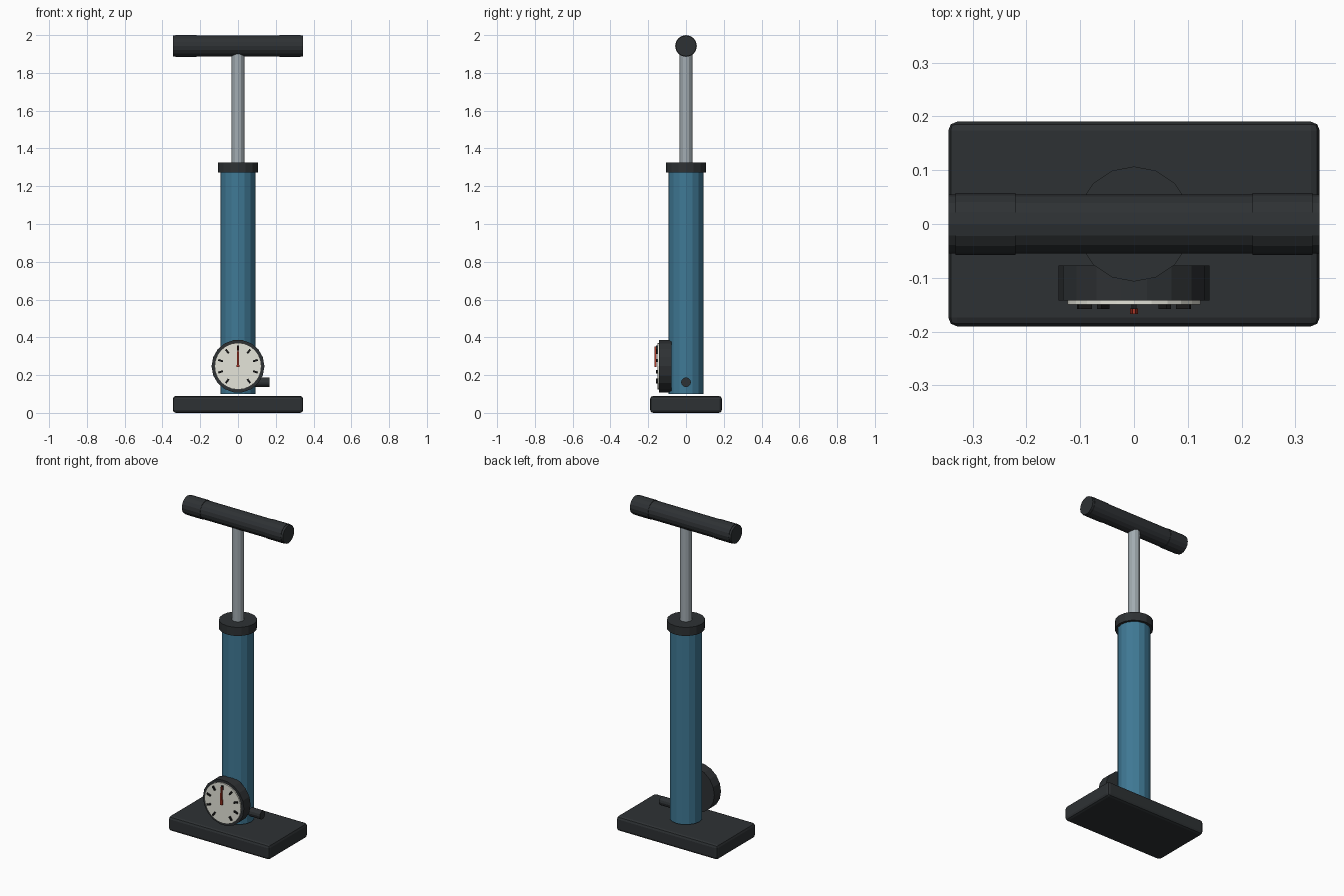
import bpy, bmesh, math
from mathutils import Matrix, Vector

if "Cube" in bpy.data.objects:
    bpy.data.objects.remove(bpy.data.objects["Cube"])


def material(name, rgb):
    m = bpy.data.materials.new(name)
    m.diffuse_color = (*rgb, 1)
    m.use_nodes = True
    m.node_tree.nodes["Principled BSDF"].inputs["Base Color"].default_value = m.diffuse_color
    return m


DARK = material("dark_rubber", (0.027, 0.031, 0.034))
BLUE = material("blue_paint", (0.05, 0.19, 0.30))
STEEL = material("steel", (0.36, 0.41, 0.44))
CREAM = material("dial_cream", (0.78, 0.78, 0.70))
RED = material("needle_red", (0.45, 0.04, 0.02))
BLACK = material("tick_black", (0.01, 0.01, 0.01))


def finish(name, bm, mat):
    bmesh.ops.recalc_face_normals(bm, faces=bm.faces)
    me = bpy.data.meshes.new(name)
    bm.to_mesh(me)
    bm.free()
    me.materials.append(mat)
    ob = bpy.data.objects.new(name, me)
    bpy.context.collection.objects.link(ob)
    return ob


def cylinder(name, p0, p1, r, sides, mat, bevel=0):
    """Flat-sided cylinder between two points, first corner on +x when possible."""
    p0, p1 = Vector(p0), Vector(p1)
    d = p1 - p0
    u = Vector((0, 0, 1)) if abs(d.x) > 1e-6 else Vector((1, 0, 0))
    v = d.normalized().cross(u)
    bm = bmesh.new()
    rings = []
    for p in (p0, p1):
        angles = [2 * math.pi * i / sides for i in range(sides)]
        rings.append([bm.verts.new(p + r * (u * math.cos(a) + v * math.sin(a))) for a in angles])
    for i in range(sides):
        j = (i + 1) % sides
        bm.faces.new((rings[0][i], rings[0][j], rings[1][j], rings[1][i]))
    caps = [bm.faces.new(ring) for ring in rings]
    if bevel:
        edges = list({e for f in caps for e in f.edges})
        bmesh.ops.bevel(bm, geom=edges, offset=bevel, segments=1, affect='EDGES')
    return finish(name, bm, mat)


def box(name, centre, size, mat, rot=Matrix.Identity(4), bevel=0):
    bm = bmesh.new()
    bmesh.ops.create_cube(bm, size=1, matrix=Matrix.Diagonal((*size, 1)))
    if bevel:
        bmesh.ops.bevel(bm, geom=bm.edges[:], offset=bevel, segments=2, profile=0.5, affect='EDGES')
    bm.transform(Matrix.Translation(centre) @ rot)
    return finish(name, bm, mat)


# foot plate
box("base_plate", (0, 0, 0.045), (0.69, 0.38, 0.09), DARK, bevel=0.016)

# barrel, collar and piston rod
cylinder("barrel", (0, 0, 0.10), (0, 0, 1.28), 0.092, 16, BLUE)
cylinder("collar", (0, 0, 1.272), (0, 0, 1.325), 0.107, 16, DARK)
cylinder("piston_rod", (0, 0, 1.30), (0, 0, 1.91), 0.034, 12, STEEL)

# handle bar with a sleeve at each end
ZH = 1.9425
cylinder("handle_bar", (-0.345, 0, ZH), (0.345, 0, ZH), 0.055, 16, DARK)
for side, label in ((-1, "left"), (1, "right")):
    cylinder(f"grip_{label}", (side * 0.22, 0, ZH), (side * 0.332, 0, ZH), 0.0575, 16, DARK)

# air outlet
cylinder("air_outlet", (0.07, 0, 0.162), (0.167, 0, 0.162), 0.026, 12, DARK)

# gauge housing and dial
ZG = 0.247
cylinder("gauge_housing", (0, -0.077, ZG), (0, -0.142, ZG), 0.14, 18, DARK)
cylinder("gauge_dial", (0, -0.135, ZG), (0, -0.15, ZG), 0.124, 24, CREAM)

# dial ticks, leaving a gap at the bottom
for i in range(-4, 5):
    a = math.radians(36 * i)
    centre = (0.097 * math.sin(a), -0.153, ZG + 0.097 * math.cos(a))
    box(f"tick_{i + 5}", centre, (0.010, 0.010, 0.026), BLACK, Matrix.Rotation(a, 4, 'Y'))

# tapered needle
bm = bmesh.new()
outline = [(-0.007, -0.005), (0.007, -0.005), (0.003, 0.105), (-0.003, 0.105)]
face = bm.faces.new([bm.verts.new((x, -0.157, ZG + z)) for x, z in outline])
ext = bmesh.ops.extrude_face_region(bm, geom=[face])
bmesh.ops.translate(bm, vec=(0, -0.010, 0),
                    verts=[g for g in ext["geom"] if isinstance(g, bmesh.types.BMVert)])
if not face.is_valid or len(bm.faces) < 6:
    bmesh.ops.holes_fill(bm, edges=bm.edges)
finish("gauge_needle", bm, RED)
